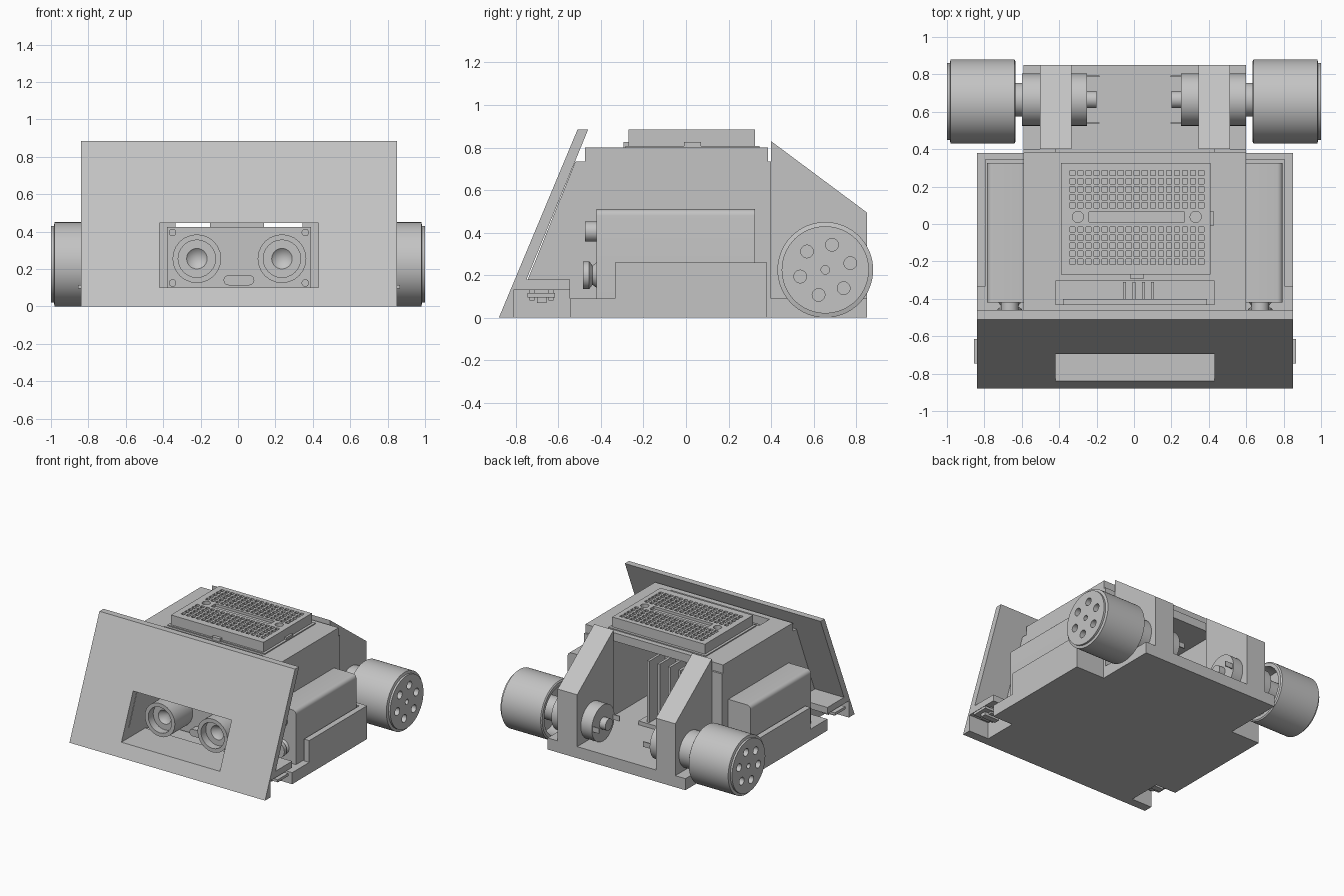
import bpy, bmesh, math
from mathutils import Matrix, Vector

cube = bpy.data.objects.get("Cube")
if cube:
    bpy.data.objects.remove(cube, do_unlink=True)

grey = bpy.data.materials.new("plain grey")
grey.use_nodes = True
grey.diffuse_color = (0.55, 0.55, 0.55, 1)
grey.node_tree.nodes["Principled BSDF"].inputs["Base Color"].default_value = grey.diffuse_color

MID = 0.005  # centre line of the chassis


def finish(name, bm):
    bmesh.ops.recalc_face_normals(bm, faces=bm.faces)
    mesh = bpy.data.meshes.new(name)
    bm.to_mesh(mesh)
    bm.free()
    mesh.materials.append(grey)
    obj = bpy.data.objects.new(name, mesh)
    bpy.context.collection.objects.link(obj)
    return obj


def add_box(bm, x, y, z):
    size = (x[1] - x[0], y[1] - y[0], z[1] - z[0], 1)
    centre = Vector((sum(x), sum(y), sum(z))) / 2
    bmesh.ops.create_cube(bm, size=1, matrix=Matrix.Translation(centre) @ Matrix.Diagonal(size))


def box(name, *spans):
    """One box for each (x, y, z) triple of spans."""
    bm = bmesh.new()
    for x, y, z in spans:
        add_box(bm, x, y, z)
    return finish(name, bm)


def prism(name, outline, x0, x1):
    """Side outline of (y, z) points pushed along x."""
    bm = bmesh.new()
    face = bm.faces.new([bm.verts.new((x0, y, z)) for y, z in outline])
    new = bmesh.ops.extrude_face_region(bm, geom=[face])["geom"]
    verts = [v for v in new if isinstance(v, bmesh.types.BMVert)]
    bmesh.ops.translate(bm, verts=verts, vec=(x1 - x0, 0, 0))
    return finish(name, bm)


def lathe(name, profile, axis, loc, steps=48, sign=1):
    """Profile of (radius, distance along axis) turned about the axis."""
    ring = {"x": lambda r, a, t: (sign * a, r * math.cos(t), r * math.sin(t)),
            "y": lambda r, a, t: (r * math.cos(t), a, r * math.sin(t)),
            "z": lambda r, a, t: (r * math.cos(t), r * math.sin(t), a)}[axis]
    bm = bmesh.new()
    loops = []
    for r, a in profile:
        count = steps if r > 0 else 1
        loops.append([bm.verts.new(Vector(ring(r, a, math.tau * i / steps)) + Vector(loc))
                      for i in range(count)])
    for low, high in zip(loops, loops[1:]):
        for i in range(steps):
            j = (i + 1) % steps
            quad = [low[i % len(low)], low[j % len(low)], high[j % len(high)], high[i % len(high)]]
            bm.faces.new(list(dict.fromkeys(quad)))
    return finish(name, bm)


def rod(name, axis, loc, radius, a, b, steps=32, sign=1):
    return lathe(name, [(0, a), (radius, a), (radius, b), (0, b)], axis, loc, steps, sign)


def cut(obj, *cutters):
    for c in cutters:
        mod = obj.modifiers.new("cut", "BOOLEAN")
        mod.operation, mod.solver, mod.object = "DIFFERENCE", "EXACT", c
    bpy.context.view_layer.update()
    mesh = bpy.data.meshes.new_from_object(obj.evaluated_get(bpy.context.evaluated_depsgraph_get()))
    obj.modifiers.clear()
    obj.data = mesh
    for c in cutters:
        bpy.data.objects.remove(c, do_unlink=True)
    return obj


def smooth(*objs):
    for obj in objs:
        bpy.ops.object.select_all(action="DESELECT")
        obj.select_set(True)
        bpy.context.view_layer.objects.active = obj
        bpy.ops.object.shade_smooth_by_angle(angle=math.radians(28))


def side_span(s, a, b):
    return tuple(sorted((MID + s * a, MID + s * b)))


WIDE = (-0.84, 0.85)
BODY = (-0.59, 0.60)
BAY = (-0.42, 0.43)

# Sloping front panel with its foot, window and corner notches
panel = prism("front_panel", [(-0.88, 0), (-0.51, 0.885), (-0.46, 0.885), (-0.75, 0.18),
                              (-0.545, 0.18), (-0.545, 0)], *WIDE)
window = box("window_cutter", (BAY, (-1, -0.3), (0.10, 0.445)))
notches = box("notch_cutter", *[(side_span(s, 0.67, 0.9), (-0.81, -0.5), (-0.1, 0.13)) for s in (-1, 1)])
cut(panel, window, notches)

# Floor plate with a narrower tail
box("floor_plate", (WIDE, (-0.545, 0.38), (0, 0.09)))
box("floor_tail", (BODY, (0.38, 0.85), (0, 0.09)))

# Hollow centre body, open to the window and the rear
body = prism("centre_body", [(-0.78, 0.09), (-0.52, 0.735), (0.40, 0.735), (0.40, 0.09)], *BODY)
cut(body, box("bay_cutter", (BAY, (-0.44, 0.6), (0.085, 0.8))),
    box("body_window_cutter", (BAY, (-1, -0.3), (0.085, 0.445))))

# Top plate with a slot for the sensor
lid = box("top_plate", (BODY, (-0.475, 0.385), (0.735, 0.80)))
cut(lid, box("slot_cutter", (BAY, (-0.43, -0.305), (0.7, 0.9))))

# Pin board with hole grid, centre groove and screw holes
board = box("pin_board", ((-0.39, 0.41), (-0.27, 0.325), (0.79, 0.885)))
PITCH = 0.043
holes = [((x - 0.014, x + 0.014), (y - 0.014, y + 0.014), (0.86, 0.9))
         for x in (0.015 + PITCH * (i - 8) for i in range(17))
         for row in range(5)
         for y in (0.10 + PITCH * row, -0.03 - PITCH * row)]
groove = ((-0.24, 0.27), (0.01, 0.065), (0.865, 0.9))
cut(board, box("hole_cutter", groove, *holes),
    *[rod("screw_cutter", "z", (x, 0.038, 0), 0.03, 0.85, 0.9, 20) for x in (-0.30, 0.33)])
box("pin_board_flange", ((-0.41, 0.43), (-0.285, 0.345), (0.79, 0.808)))
box("pin_board_tabs", ((-0.02, 0.05), (-0.295, -0.26), (0.79, 0.825)),
    ((0.40, 0.425), (-0.01, 0.07), (0.79, 0.825)))

# Distance sensor behind the window
box("sensor_board", ((-0.38, 0.39), (-0.43, -0.40), (0.10, 0.425)))
box("sensor_pins", *[((x - 0.008, x + 0.008), (-0.40, -0.31), (0.40, 0.415))
                     for x in (-0.05, 0, 0.05, 0.10)])
for x in (-0.05, 0.06):
    rod("sensor_crystal_end", "y", (x, 0, 0.14), 0.027, -0.49, -0.43, 20)
box("sensor_crystal_bar", ((-0.05, 0.06), (-0.49, -0.43), (0.113, 0.167)))
for x in (-0.22, 0.235):
    eye = lathe("sensor_eye", [(0, -0.54), (0.055, -0.59), (0.10, -0.59), (0.10, -0.65),
                               (0.13, -0.65), (0.13, -0.43), (0, -0.43)], "y", (x, 0, 0.255), 24)
    smooth(eye)
for x in (-0.35, 0.36):
    for z in (0.125, 0.395):
        rod("sensor_screw", "y", (x, 0, z), 0.02, -0.445, -0.42, 16)

# Driver board with upright fins
box("driver_board", ((-0.20, 0.20), (0.0, 0.30), (0.09, 0.12)))
box("driver_fins", *[((x - 0.01, x + 0.01), (0.08, 0.28), (0.12, 0.60)) for x in (-0.14, -0.05, 0.04, 0.13)])
box("driver_core", ((-0.15, 0.14), (0.06, 0.085), (0.12, 0.60)))

for s in (-1, 1):
    side = "left" if s > 0 else "right"

    # Sloped rear support
    prism(side + "_rear_support", [(0.40, 0), (0.40, 0.83), (0.85, 0.495), (0.85, 0)],
          *side_span(s, 0.34, 0.508))

    # Tray walls around the battery
    box(side + "_tray_wall", (side_span(s, 0.80, 0.845), (-0.335, 0.38), (0, 0.26)),
        (side_span(s, 0.59, 0.80), (0.345, 0.38), (0.05, 0.26)))

    # Battery with rounded upper edges and two terminals
    bm = bmesh.new()
    add_box(bm, side_span(s, 0.575, 0.79), (-0.42, 0.325), (0.09, 0.51))
    edges = [e for e in bm.edges if all(v.co.z > 0.5 for v in e.verts)
             and abs(e.verts[0].co.y - e.verts[1].co.y) > 0.1]
    bmesh.ops.bevel(bm, geom=edges, offset=0.03, segments=5, profile=0.5, affect="EDGES")
    smooth(finish(side + "_battery", bm))
    x = MID + s * 0.67
    smooth(rod(side + "_small_terminal", "y", (x, 0, 0.405), 0.047, -0.475, -0.41),
           lathe(side + "_large_terminal", [(0, -0.485), (0.065, -0.485), (0.065, -0.455), (0.045, -0.44),
                                            (0.06, -0.42), (0, -0.42)], "y", (x, 0, 0.20), 32))

    # Line sensor hanging in the corner notch
    box(side + "_line_sensor", (side_span(s, 0.69, 0.86), (-0.745, -0.615), (0.095, 0.115)),
        (side_span(s, 0.70, 0.83), (-0.70, -0.655), (0.07, 0.095)),
        *[(side_span(s, 0.73, 0.80), (y - 0.012, y + 0.012), (0.08, 0.135)) for y in (-0.725, -0.635)])

    # Motor with rear boss and terminals
    centre = (0, 0.665, 0.23)
    smooth(lathe(side + "_motor", [(0, 0.20), (0.045, 0.20), (0.045, 0.25), (0.14, 0.25), (0.14, 0.60),
                                   (0.09, 0.60), (0.09, 0.76), (0, 0.76)], "x", centre, 48, s))
    box(side + "_motor_terminals", *[(side_span(s, 0.19, 0.26), (y - 0.004, y + 0.004), (0.21, 0.25))
                                     for y in (0.54, 0.79)])

    # Wheel: hollow behind, ringed hub with six round holes
    hub = (0, 0.655, 0.225)
    wheel = lathe(side + "_wheel", [(0, 1.0), (0.205, 1.0), (0.205, 0.985), (0.225, 0.98), (0.225, 0.64),
                                    (0.215, 0.633), (0.19, 0.633), (0.19, 0.75), (0, 0.75)], "x", hub, 64, s)
    drills = [rod("drill", "x", hub, 0.02, 0.93, 1.1, 20, s)]
    for i in range(6):
        t = math.radians(15 + 60 * i)
        spot = (0, hub[1] + 0.122 * math.cos(t), hub[2] + 0.122 * math.sin(t))
        drills.append(rod("drill", "x", spot, 0.03, 0.93, 1.1, 20, s))
    smooth(cut(wheel, *drills))
